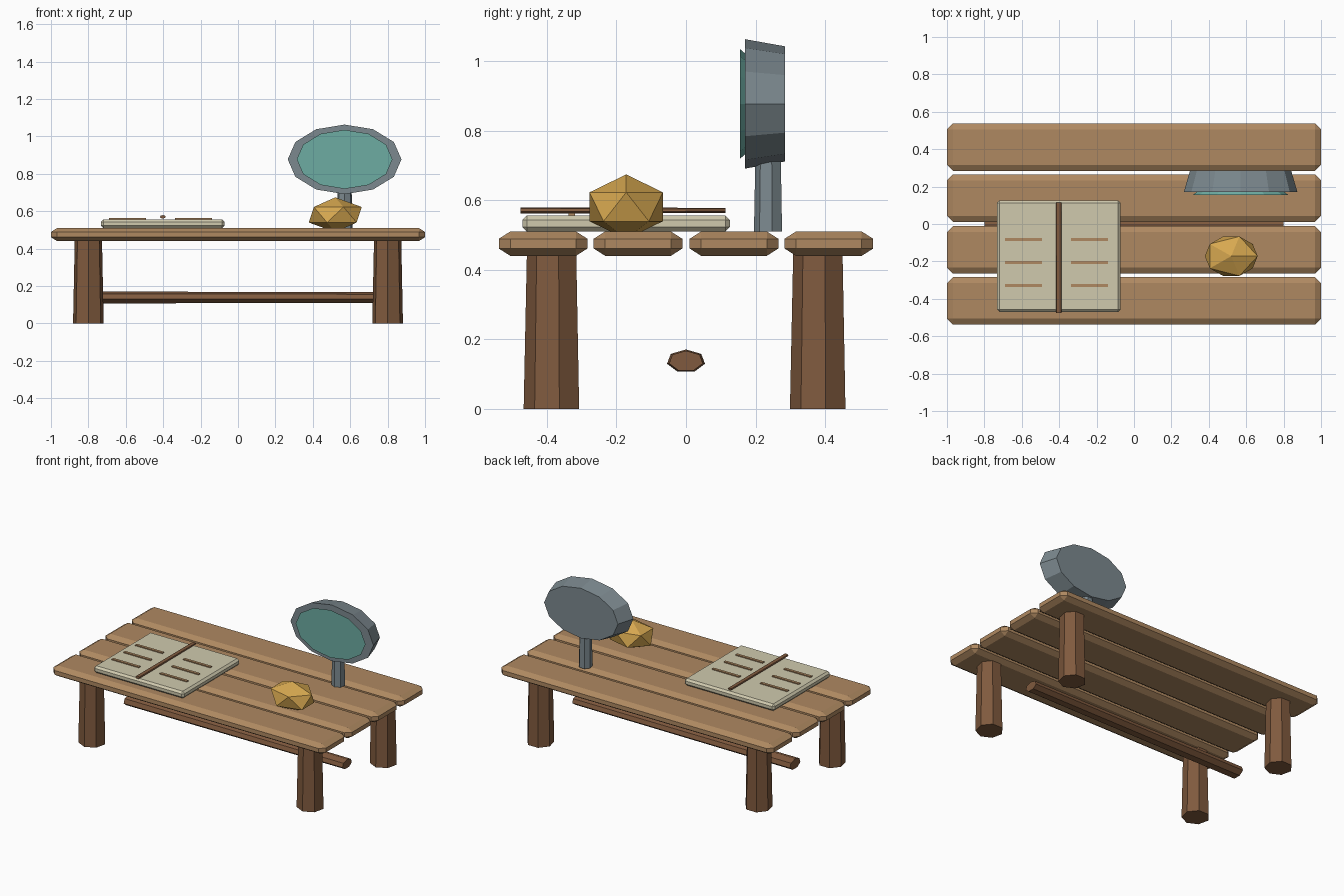
import bpy, bmesh
from math import sin, cos, pi
from mathutils import Matrix, Vector

if "Cube" in bpy.data.objects:
    bpy.data.objects.remove(bpy.data.objects["Cube"], do_unlink=True)


def material(name, srgb):
    """Flat material from 0-255 display values, stored as linear."""
    color = [((c / 255 + 0.055) / 1.055) ** 2.4 for c in srgb] + [1]
    mat = bpy.data.materials.new(name)
    mat.use_nodes = True
    mat.diffuse_color = color
    bsdf = next(n for n in mat.node_tree.nodes if n.type == 'BSDF_PRINCIPLED')
    bsdf.inputs["Base Color"].default_value = color
    return mat


light_wood = material("light_wood", (175, 137, 97))
dark_wood = material("dark_wood", (128, 90, 62))
paper = material("paper", (208, 202, 174))
metal = material("grey_metal", (124, 137, 143))
glass = material("teal_glass", (109, 172, 162))
gold = material("gold", (215, 168, 80))


def finish(name, bm, mat, location, rotation=(0, 0, 0)):
    bmesh.ops.recalc_face_normals(bm, faces=bm.faces)
    mesh = bpy.data.meshes.new(name)
    bm.to_mesh(mesh)
    bm.free()
    mesh.materials.append(mat)
    obj = bpy.data.objects.new(name, mesh)
    obj.location = location
    obj.rotation_euler = rotation
    bpy.context.collection.objects.link(obj)
    return obj


def box(name, mat, location, size, bevel=None):
    """Box with an optional chamfer given separately for each axis."""
    bm = bmesh.new()
    bmesh.ops.create_cube(bm, size=1)
    scale = Vector(bevel or (1, 1, 1))
    bmesh.ops.scale(bm, verts=bm.verts, vec=[s / b for s, b in zip(size, scale)])
    if bevel:
        bmesh.ops.bevel(bm, geom=bm.edges[:], offset=1, segments=1,
                        affect='EDGES', offset_type='OFFSET')
        bmesh.ops.scale(bm, verts=bm.verts, vec=scale)
    return finish(name, bm, mat, location)


def prism(name, mat, location, rx, ry, length, sides=7, rotation=(0, 0, 0), taper=0.89):
    """Tapered prism rising from its wide end; a corner points to local -y."""
    bm = bmesh.new()
    rings = []
    for s, z in ((1, 0), (taper, length)):
        angles = [2 * pi * i / sides for i in range(sides)]
        rings.append([bm.verts.new((s * rx * sin(a), -s * ry * cos(a), z)) for a in angles])
        bm.faces.new(rings[-1])
    for i in range(sides):
        j = (i + 1) % sides
        bm.faces.new((rings[0][i], rings[0][j], rings[1][j], rings[1][i]))
    return finish(name, bm, mat, location, rotation)


ALONG_X = (-pi / 2, 0, -pi / 2)
ALONG_Y = (-pi / 2, 0, 0)

# Table top planks
for i, y in enumerate((-0.411, -0.138, 0.138, 0.411)):
    box(f"plank_{i + 1}", light_wood, (0, y, 0.475), (2, 0.255, 0.07), (0.033, 0.033, 0.021))

# Legs and stretcher
for side, x in (("right", -0.8), ("left", 0.8)):
    for end, y in (("front", -0.383), ("back", 0.383)):
        prism(f"{end}_{side}_leg", dark_wood, (x, y, 0), 0.084, 0.084, 0.445)
prism("stretcher", dark_wood, (-0.8, 0, 0.137), 0.056, 0.0335, 1.6, rotation=ALONG_X)

# Open book with spine and written lines
box("book_pages", paper, (-0.402, -0.172, 0.533), (0.66, 0.597, 0.046), (0.013, 0.013, 0.013))
prism("book_spine", dark_wood, (-0.402, -0.476, 0.57), 0.016, 0.009, 0.59, rotation=ALONG_Y)
for page, x in (("right", -0.59), ("left", -0.238)):
    for row in range(3):
        box(f"{page}_page_line_{row + 1}", light_wood,
            (x, -0.083 - 0.123 * row, 0.558), (0.198, 0.018, 0.009))

# Oval mirror on a post
prism("mirror_post", metal, (0.57, 0.238, 0.51), 0.0425, 0.0425, 0.25)
prism("mirror_frame", metal, (0.57, 0.17, 0.877), 0.304, 0.186, 0.115, 12, ALONG_Y)
prism("mirror_glass", glass, (0.57, 0.155, 0.877), 0.256, 0.158, 0.02, 12, ALONG_Y)

# Faceted nugget
bm = bmesh.new()
bmesh.ops.create_icosphere(bm, subdivisions=1, radius=1)
bmesh.ops.scale(bm, verts=bm.verts, vec=(0.158, 0.124, 0.093))
finish("gold_nugget", bm, gold, (0.52, -0.172, 0.581))
